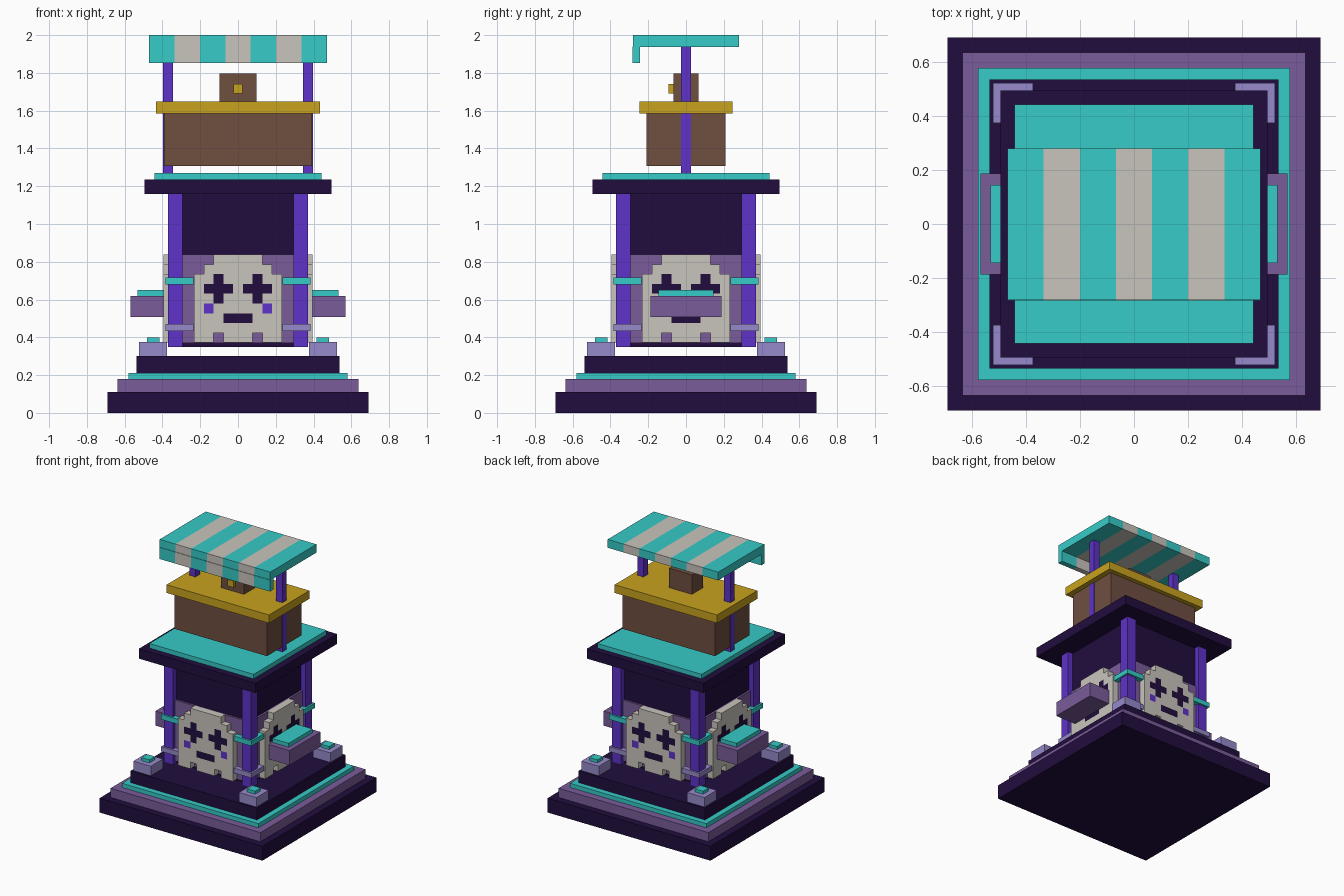
import bpy, bmesh, math
from mathutils import Matrix

if "Cube" in bpy.data.objects:
    bpy.data.objects.remove(bpy.data.objects["Cube"])


def material(name, rgb):
    m = bpy.data.materials.new(name)
    lin = [((c / 255 + 0.055) / 1.055) ** 2.4 if c > 10 else c / 3295 for c in rgb]
    m.diffuse_color = (*lin, 1)
    m.use_nodes = True
    m.node_tree.nodes["Principled BSDF"].inputs["Base Color"].default_value = m.diffuse_color
    return m


DARK = material("dark plum", (33, 13, 62))
PURPLE = material("dusty purple", (122, 92, 154))
TEAL = material("teal", (54, 203, 200))
LILAC = material("lilac", (150, 138, 203))
VIOLET = material("violet", (94, 50, 200))
BONE = material("bone white", (201, 197, 189))
BROWN = material("brown", (112, 78, 64))
GOLD = material("gold", (200, 162, 30))


def finish(name, bm, mats):
    me = bpy.data.meshes.new(name)
    bmesh.ops.recalc_face_normals(bm, faces=bm.faces)
    bm.to_mesh(me)
    bm.free()
    for m in mats:
        me.materials.append(m)
    ob = bpy.data.objects.new(name, me)
    bpy.context.collection.objects.link(ob)
    return ob


def box(name, mat, x0, x1, y0, y1, z0, z1):
    bm = bmesh.new()
    m = Matrix.Translation(((x0 + x1) / 2, (y0 + y1) / 2, (z0 + z1) / 2))
    m = m @ Matrix.Diagonal((x1 - x0, y1 - y0, z1 - z0, 1))
    bmesh.ops.create_cube(bm, size=1, matrix=m)
    return finish(name, bm, [mat])


def slab(name, mat, hx, hy, z0, z1):
    return box(name, mat, -hx, hx, -hy, hy, z0, z1)


def corner(name, mat, a, b, z0, z1):
    """Square block from a to b, repeated on all four corners."""
    for sx in (-1, 1):
        for sy in (-1, 1):
            xs, ys = sorted((sx * a, sx * b)), sorted((sy * a, sy * b))
            box(name, mat, *xs, *ys, z0, z1)


# Stepped base
slab("base_bottom", DARK, 0.692, 0.692, 0, 0.11)
slab("base_step", PURPLE, 0.637, 0.637, 0.11, 0.18)
slab("base_trim", TEAL, 0.58, 0.58, 0.18, 0.212)
slab("base_top", DARK, 0.537, 0.537, 0.212, 0.302)
corner("foot_block", LILAC, 0.375, 0.523, 0.302, 0.375)
corner("foot_cap", TEAL, 0.415, 0.483, 0.375, 0.398)

# Tower body, corner posts and bands
slab("tower_core", DARK, 0.33, 0.33, 0.35, 1.16)
slab("tower_panel", PURPLE, 0.345, 0.345, 0.37, 0.838)
corner("corner_post", VIOLET, 0.293, 0.37, 0.348, 1.16)
corner("upper_band", TEAL, 0.235, 0.384, 0.68, 0.718)
corner("lower_band", LILAC, 0.235, 0.384, 0.434, 0.471)

# Pixel mask on each side: # bone, D dark, V violet, space is open
MASK = ["  #####  ",
        " ####### ",
        "##D###D##",
        "#DDD#DDD#",
        "##D###D##",
        "#V#####V#",
        "###DDD###",
        "#########",
        "## ### ##"]
CELL = 0.0518


def mask(name, angle):
    bm = bmesh.new()
    for r, row in enumerate(MASK):
        for c, key in enumerate(row):
            if key == " ":
                continue
            x, z = (c - 4.5) * CELL, 0.838 - r * CELL
            quad = [(x, z), (x, z - CELL), (x + CELL, z - CELL), (x + CELL, z)]
            f = bm.faces.new([bm.verts.new((px, -0.394, pz)) for px, pz in quad])
            f.material_index = "#DV".index(key)
    bmesh.ops.remove_doubles(bm, verts=bm.verts, dist=0.001)
    # Thicken back into the tower; rim faces are all bone
    front = list(bm.faces)
    ext = bmesh.ops.extrude_face_region(bm, geom=front, use_keep_orig=True)
    back = [v for v in ext["geom"] if isinstance(v, bmesh.types.BMVert)]
    bmesh.ops.translate(bm, verts=back, vec=(0, 0.054, 0))
    for f in bm.faces:
        if f not in front:
            f.material_index = 0
    bmesh.ops.rotate(bm, verts=bm.verts, cent=(0, 0, 0),
                     matrix=Matrix.Rotation(angle, 3, "Z"))
    finish(name, bm, [BONE, DARK, VIOLET])


for i, side in enumerate(("front", "right", "back", "left")):
    mask(side + "_mask", i * math.pi / 2)

# Side shelves
for s in (-1, 1):
    box("side_shelf", PURPLE, *sorted((s * 0.34, s * 0.57)), -0.188, 0.188, 0.508, 0.62)
    box("shelf_top", TEAL, *sorted((s * 0.36, s * 0.532)), -0.145, 0.145, 0.62, 0.65)

# Tower cap
slab("cap", DARK, 0.496, 0.496, 1.16, 1.235)
slab("cap_trim", TEAL, 0.443, 0.443, 1.235, 1.27)

# Chest with lid and latch block
slab("chest", BROWN, 0.393, 0.21, 1.307, 1.585)
slab("chest_lid", GOLD, 0.435, 0.245, 1.585, 1.648)
slab("lock_block", BROWN, 0.098, 0.067, 1.648, 1.797)
box("lock_button", GOLD, -0.025, 0.025, -0.092, -0.067, 1.69, 1.74)

# Awning posts
for s in (-1, 1):
    box("awning_post", VIOLET, *sorted((s * 0.343, s * 0.396)), -0.026, 0.026, 1.27, 1.936)

# Striped awning with front valance
W = 0.94 / 7
for i in range(7):
    x = -0.47 + i * W
    mat = BONE if i % 2 else TEAL
    box("awning_stripe", mat, x, x + W, -0.28, 0.28, 1.936, 2.0)
    box("valance_stripe", mat, x, x + W, -0.284, -0.243, 1.852, 1.94)
